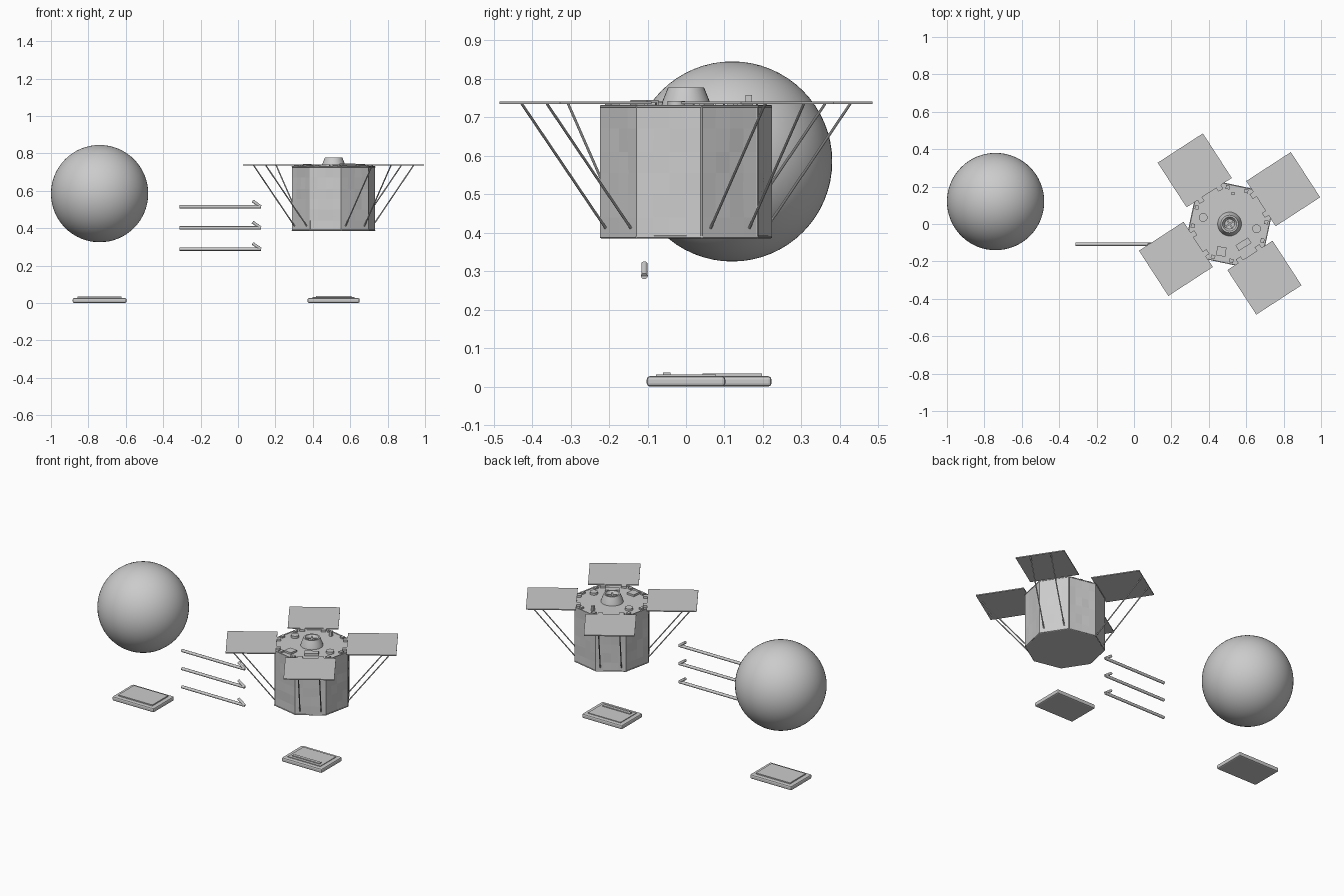
import bpy, bmesh, math, random
from mathutils import Vector, Matrix

random.seed(4)
cube = bpy.data.objects.get("Cube")
if cube:
    bpy.data.objects.remove(cube, do_unlink=True)

grey = bpy.data.materials.new("light grey")
grey.use_nodes = True
grey.diffuse_color = (0.6, 0.6, 0.6, 1)
grey.node_tree.nodes["Principled BSDF"].inputs["Base Color"].default_value = (0.6, 0.6, 0.6, 1)

CENTRE = Vector((0.511, 0.0, 0.0))
TILT = math.radians(33)
RADIUS, APOTHEM = 0.226, 0.209
BOTTOM, DECK = 0.386, 0.728


def finish(name, bm, smooth=False):
    mesh = bpy.data.meshes.new(name)
    bmesh.ops.recalc_face_normals(bm, faces=bm.faces)
    bm.to_mesh(mesh)
    bm.free()
    mesh.materials.append(grey)
    obj = bpy.data.objects.new(name, mesh)
    bpy.context.collection.objects.link(obj)
    if smooth:
        bpy.ops.object.select_all(action="DESELECT")
        obj.select_set(True)
        bpy.context.view_layer.objects.active = obj
        bpy.ops.object.shade_smooth_by_angle(angle=math.radians(35))
    return obj


def box(name, centre, size, turn=0.0, bevel=0.0):
    bm = bmesh.new()
    bmesh.ops.create_cube(bm, size=1, matrix=Matrix.Diagonal((*size, 1)))
    if bevel:
        bmesh.ops.bevel(bm, geom=bm.edges[:], offset=bevel, segments=2, affect="EDGES", profile=0.5)
    bm.transform(Matrix.Translation(centre) @ Matrix.Rotation(turn, 4, "Z"))
    return finish(name, bm)


def cone(name, base, r1, r2, height, sides=32, turn=0.0):
    bm = bmesh.new()
    bmesh.ops.create_cone(bm, cap_ends=True, segments=sides, radius1=r1, radius2=r2, depth=height)
    bm.transform(Matrix.Translation(Vector(base) + Vector((0, 0, height / 2))) @ Matrix.Rotation(turn, 4, "Z"))
    return finish(name, bm, True)


def rod(name, a, b, r, sides=12):
    a, b = Vector(a), Vector(b)
    bm = bmesh.new()
    bmesh.ops.create_cone(bm, cap_ends=True, segments=sides, radius1=r, radius2=r, depth=(b - a).length)
    turn = (b - a).to_track_quat("Z", "Y").to_matrix().to_4x4()
    bm.transform(Matrix.Translation((a + b) / 2) @ turn)
    return finish(name, bm, True)


def polar(angle, out, side, z):
    """Point on the craft: distance out along an angle, sideways offset, height."""
    c, s = math.cos(angle), math.sin(angle)
    return CENTRE + Vector((out * c - side * s, out * s + side * c, z))


# Large ball
bm = bmesh.new()
bmesh.ops.create_uvsphere(bm, u_segments=64, v_segments=32, radius=0.26)
bm.transform(Matrix.Translation((-0.74, 0.12, 0.585)))
finish("ball", bm, True)

# Eight-sided body with faintly crumpled wrapping
bm = bmesh.new()
levels = [BOTTOM, 0.44, 0.5, 0.555, 0.61, 0.67, DECK]
steps = 4
rings = []
for z in levels:
    ring = []
    for k in range(8):
        a = TILT + math.radians(22.5 + 45 * k)
        p, q = polar(a, RADIUS, 0, z), polar(a + math.radians(45), RADIUS, 0, z)
        for i in range(steps):
            v = p.lerp(q, i / steps)
            if i and BOTTOM < z < DECK:
                v += (v - CENTRE - Vector((0, 0, z))) * random.uniform(-0.012, 0.006)
            ring.append(bm.verts.new(v))
    rings.append(ring)
for low, high in zip(rings, rings[1:]):
    for i in range(len(low)):
        j = (i + 1) % len(low)
        bm.faces.new((low[i], low[j], high[j], high[i]))
bm.faces.new(rings[0])
bm.faces.new(rings[-1])
finish("body", bm)

# Wrapping tape along the corners and the top and bottom rims
for k in range(8):
    a = TILT + math.radians(22.5 + 45 * k)
    rod(f"corner_tape_{k}", polar(a, RADIUS - 0.003, 0, BOTTOM), polar(a, RADIUS - 0.003, 0, DECK), 0.004, 6)
    b = a + math.radians(45)
    for label, z in (("bottom", BOTTOM + 0.003), ("top", DECK)):
        rod(f"{label}_rim_{k}", polar(a, RADIUS - 0.002, 0, z), polar(b, RADIUS - 0.002, 0, z), 0.004, 6)

# Four solar panels, each with two struts and two hinges
for k in range(4):
    a = TILT + math.radians(90 * k)
    box(f"solar_panel_{k}", polar(a, 0.342, 0, 0.7375), (0.284, 0.288, 0.006), a)
    for label, side in (("left", 0.06), ("right", -0.06)):
        rod(f"{label}_strut_{k}", polar(a, 0.21, side, 0.412), polar(a, 0.47, side, 0.735), 0.0035, 10)
        box(f"{label}_hinge_{k}", polar(a, 0.19, side, 0.732), (0.026, 0.03, 0.016), a)

# Corner brackets and instruments on the deck
for k in range(4):
    a = TILT + math.radians(45 + 90 * k)
    for side in (-0.05, 0.05):
        box(f"deck_bracket_{k}", polar(a, 0.19, side, 0.731), (0.02, 0.022, 0.014), a)
cone("sensor_left", (0.655, -0.025, DECK), 0.023, 0.023, 0.014)
cone("sensor_right", (0.37, 0.035, DECK), 0.023, 0.023, 0.014)
box("square_instrument", (0.467, -0.147, 0.733), (0.05, 0.05, 0.014), -0.1)
box("long_instrument", (0.585, -0.108, 0.735), (0.08, 0.035, 0.02), TILT)
box("rear_post", (0.53, 0.163, 0.742), (0.016, 0.018, 0.032))

# Central hollow horn, turned from a profile
profile = [(0.064, DECK), (0.061, 0.742), (0.047, 0.777), (0.038, 0.777), (0.026, 0.758), (0, 0.756)]
bm = bmesh.new()
points = [bm.verts.new(CENTRE + Vector((r, 0, z))) for r, z in profile]
edges = [bm.edges.new(pair) for pair in zip(points, points[1:])]
bmesh.ops.spin(bm, geom=points + edges, cent=CENTRE, axis=(0, 0, 1), angle=math.tau, steps=32)
bmesh.ops.remove_doubles(bm, verts=bm.verts, dist=0.0001)
finish("horn", bm, True)
for turn in (0, math.pi / 2):
    box("horn_feed", CENTRE + Vector((0, 0, 0.763)), (0.06, 0.008, 0.012), turn + TILT)

# Three half-headed arrows
for k, z in enumerate((0.515, 0.402, 0.288)):
    tip = Vector((0.122, -0.108, z))
    rod(f"arrow_shaft_{k}", (-0.312, -0.108, z), tip, 0.009)
    rod(f"arrow_barb_{k}", tip, tip + Vector((-0.044, 0, 0.031)), 0.008)

# Two base slabs with raised plates, one carrying a bar
for label, x, y, half, top in (("right", -0.74, 0.12, 0.144, 0.034), ("left", 0.511, 0, 0.139, 0.031)):
    box(f"{label}_slab", (x, y, 0.0135), (half * 2, 0.204, 0.027), bevel=0.008)
    box(f"{label}_slab_plate", (x, y, (top + 0.02) / 2), (half * 2 - 0.052, 0.155, top - 0.02))
box("slab_bar", (0.511, -0.05, 0.032), (0.19, 0.02, 0.01), bevel=0.002)
